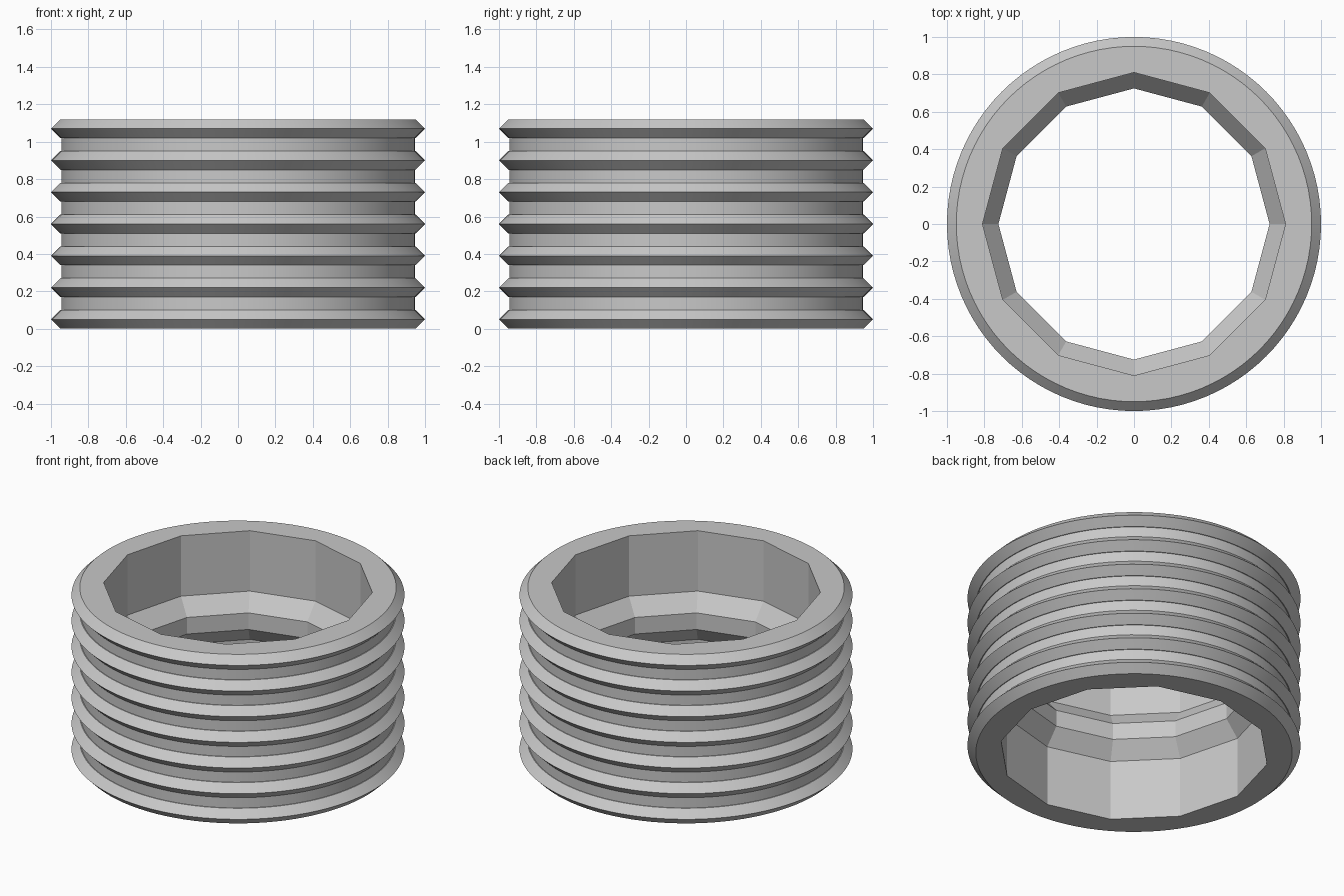
import bpy
import bmesh
from math import sin, cos, pi, radians

if "Cube" in bpy.data.objects:
    bpy.data.objects.remove(bpy.data.objects["Cube"], do_unlink=True)

HEIGHT = 1.12
RIDGES = 7
PITCH = 0.17
HALF = 0.05
SIDES_IN = 12
STEP = 8
SIDES_OUT = SIDES_IN * STEP

grey = bpy.data.materials.new("plain grey")
grey.use_nodes = True
colour = (0.58, 0.58, 0.58, 1)
grey.diffuse_color = colour
grey.node_tree.nodes["Principled BSDF"].inputs["Base Color"].default_value = colour

bm = bmesh.new()


def lathe(profile, sides):
    """Spin (radius, z) points around z and return the rings of vertices."""
    rings = [[bm.verts.new((r * cos(2 * pi * i / sides), r * sin(2 * pi * i / sides), z))
              for i in range(sides)] for r, z in profile]
    for low, high in zip(rings, rings[1:]):
        for i in range(sides):
            j = (i + 1) % sides
            bm.faces.new((low[i], low[j], high[j], high[i]))
    return rings


# Ribbed round outside: pointed ridges standing just proud of the core
outer_profile = []
for k in range(RIDGES):
    base = k * PITCH
    if k > 0:
        outer_profile.append((0.945, base))
    outer_profile += [(0.95, base), (1.0, base + HALF), (0.95, base + 2 * HALF)]
    if k < RIDGES - 1:
        outer_profile.append((0.945, base + 2 * HALF))
outer = lathe(outer_profile, SIDES_OUT)

# Twelve-sided bore with a narrower chamfered collar at mid height
bore = lathe([(0.81, 0), (0.81, 0.40), (0.725, 0.505),
              (0.725, 0.615), (0.81, 0.72), (0.81, HEIGHT)], SIDES_IN)

# Flat end faces joining the bore to the outside
for end in (0, -1):
    for i in range(SIDES_IN):
        arc = [outer[end][(i * STEP + s) % SIDES_OUT] for s in range(STEP + 1)]
        bm.faces.new(arc + [bore[end][(i + 1) % SIDES_IN], bore[end][i]])

bmesh.ops.recalc_face_normals(bm, faces=bm.faces)
mesh = bpy.data.meshes.new("ribbed_ring")
bm.to_mesh(mesh)
bm.free()
mesh.materials.append(grey)

ring = bpy.data.objects.new("ribbed_ring", mesh)
bpy.context.collection.objects.link(ring)
bpy.ops.object.select_all(action="DESELECT")
ring.select_set(True)
bpy.context.view_layer.objects.active = ring
bpy.ops.object.shade_smooth_by_angle(angle=radians(20))
